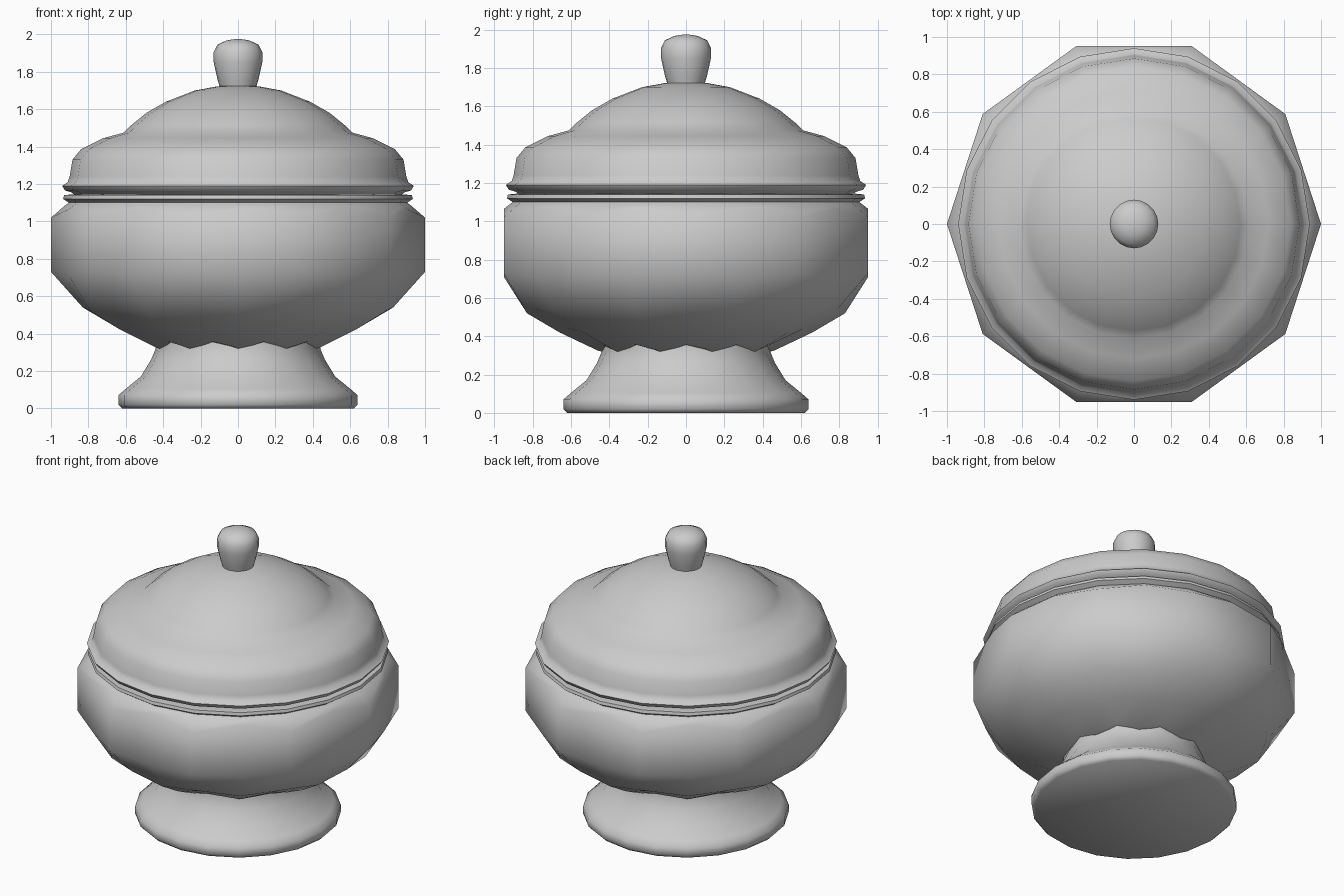
import bpy, bmesh
from math import pi, cos, sin, radians

if "Cube" in bpy.data.objects:
    bpy.data.objects.remove(bpy.data.objects["Cube"])

SIDES = 20


def lathe(name, profile, cap_bottom=False, cap_top=False, smooth=50):
    """Turn a profile. A point is (r, z), or (r, z, r_mid, z_mid) when the
    alternate columns differ, which gives the ten-sided facets."""
    bm = bmesh.new()
    rings = []
    for p in profile:
        ring = []
        for i in range(SIDES):
            r, z = p[2:4] if len(p) == 4 and i % 2 else p[:2]
            a = 2 * pi * i / SIDES
            ring.append(bm.verts.new((r * cos(a), r * sin(a), z)))
        rings.append(ring)
    for lo, hi in zip(rings, rings[1:]):
        for i in range(SIDES):
            j = (i + 1) % SIDES
            bm.faces.new((lo[i], lo[j], hi[j], hi[i]))
    if cap_bottom:
        bm.faces.new(rings[0][::-1])
    if cap_top:
        bm.faces.new(rings[-1])
    bmesh.ops.recalc_face_normals(bm, faces=bm.faces)
    mesh = bpy.data.meshes.new(name)
    bm.to_mesh(mesh)
    bm.free()
    obj = bpy.data.objects.new(name, mesh)
    bpy.context.collection.objects.link(obj)
    bpy.ops.object.select_all(action='DESELECT')
    obj.select_set(True)
    bpy.context.view_layer.objects.active = obj
    bpy.ops.object.shade_smooth_by_angle(angle=radians(smooth))
    return obj


# Flared foot with a rounded base rim
lathe("foot", [(0.62, 0), (0.64, 0.02), (0.64, 0.07), (0.60, 0.105),
               (0.52, 0.17), (0.465, 0.26), (0.44, 0.32), (0.44, 0.38)],
      cap_bottom=True)

# Ten-sided bowl: edges at the even columns, flat panels between them
c = cos(pi / 10)
lathe("bowl", [(0.40, 0.35, 0.40, 0.31), (0.47, 0.36, 0.46, 0.325),
               (0.66, 0.445, 0.66, 0.42), (0.83, 0.54, 0.83, 0.52),
               (1.0, 0.73, c, 0.71), (1.0, 1.02, c, 1.065),
               (0.925, 1.085), (0.905, 1.10), (0.935, 1.12),
               (0.93, 1.14), (0.88, 1.145), (0.86, 1.14)], smooth=60)

# Domed lid with a stepped shoulder and a beaded rim
lathe("lid", [(0.86, 1.13), (0.89, 1.155), (0.925, 1.165), (0.94, 1.19),
              (0.91, 1.21), (0.90, 1.24), (0.885, 1.33), (0.84, 1.385),
              (0.72, 1.445), (0.61, 1.475), (0.57, 1.515), (0.49, 1.58),
              (0.385, 1.64), (0.23, 1.70), (0.11, 1.722), (0.03, 1.726)],
      cap_top=True)

# Knob
lathe("lid_knob", [(0.095, 1.71), (0.11, 1.76), (0.13, 1.85), (0.13, 1.905),
                   (0.11, 1.945), (0.06, 1.968), (0.02, 1.974)], cap_top=True)
